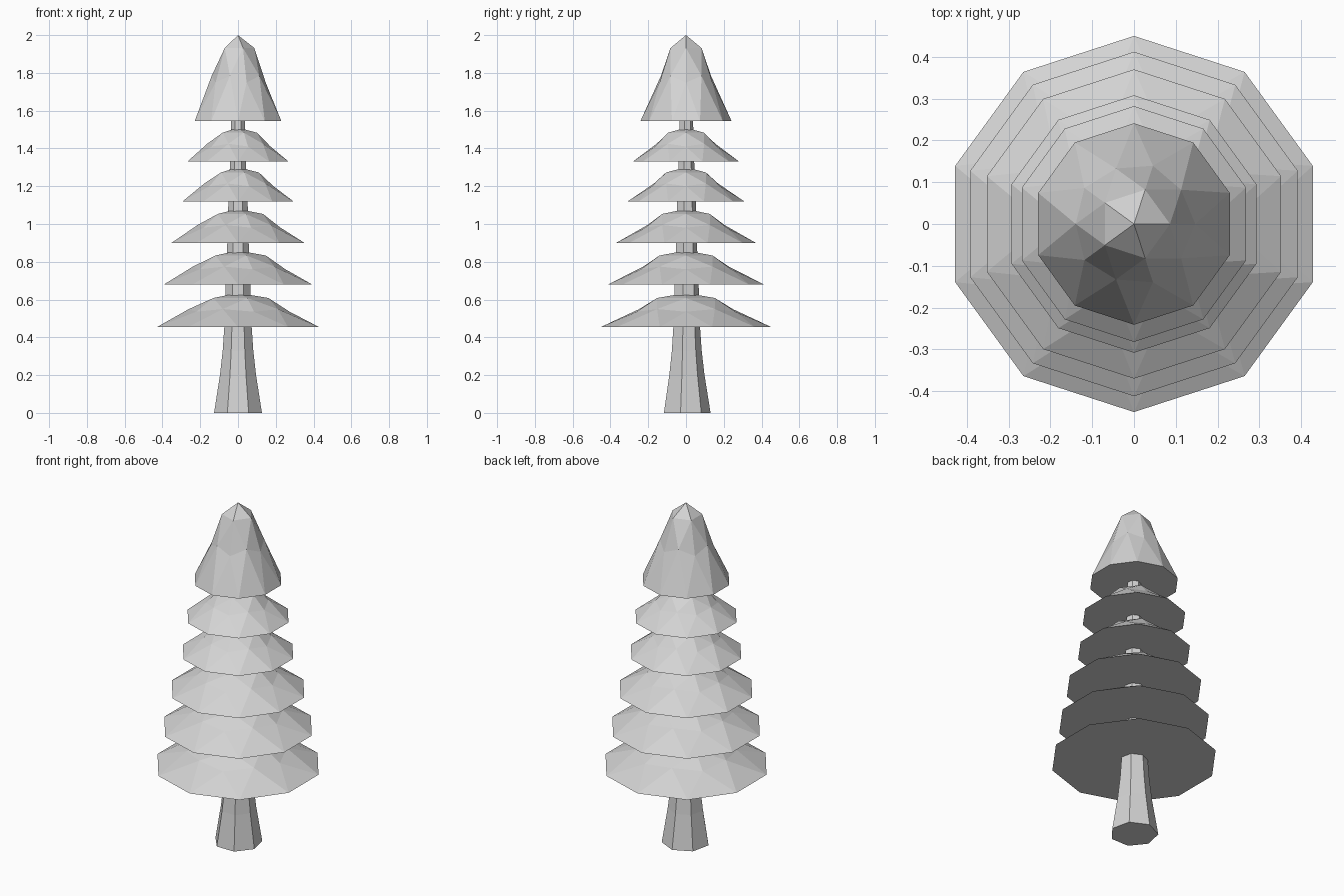
import bpy, bmesh, math

default = bpy.data.objects.get("Cube")
if default:
    bpy.data.objects.remove(default, do_unlink=True)

# Single plain grey
grey = bpy.data.materials.new("light_grey")
grey.use_nodes = True
grey.diffuse_color = (0.65, 0.65, 0.65, 1)
for node in grey.node_tree.nodes:
    if node.type == 'BSDF_PRINCIPLED':
        node.inputs["Base Color"].default_value = (0.65, 0.65, 0.65, 1)


def finish(bm, name):
    bmesh.ops.recalc_face_normals(bm, faces=bm.faces[:])
    mesh = bpy.data.meshes.new(name)
    bm.to_mesh(mesh)
    bm.free()
    mesh.materials.append(grey)
    obj = bpy.data.objects.new(name, mesh)
    bpy.context.collection.objects.link(obj)
    return obj


def foliage(name, base, top, radius, flare=1.47):
    """Half an icosphere with its ten-sided rim flared out and closed below."""
    bm = bmesh.new()
    bmesh.ops.create_icosphere(bm, subdivisions=2, radius=1)
    low = [v for v in bm.verts if v.co.z < -0.01]
    bmesh.ops.delete(bm, geom=low, context='VERTS')
    for v in bm.verts:
        width = radius if v.co.z < 0.01 else radius / flare
        v.co.x *= width
        v.co.y *= width
        v.co.z = base + max(v.co.z, 0) * (top - base)
    rim = [e for e in bm.edges if e.is_boundary]
    bmesh.ops.contextual_create(bm, geom=rim)
    return finish(bm, name)


# Trunk: seven-sided, flared at the foot
profile = [(0, 0.13), (0.2, 0.098), (0.33, 0.083), (0.46, 0.074), (0.65, 0.068),
           (0.87, 0.059), (1.09, 0.053), (1.31, 0.044), (1.6, 0.036)]
SIDES = 7
bm = bmesh.new()
rings = []
for z, r in profile:
    angles = [math.pi / 2 + math.tau * i / SIDES for i in range(SIDES)]
    rings.append([bm.verts.new((r * math.cos(a), r * math.sin(a), z)) for a in angles])
for lower, upper in zip(rings, rings[1:]):
    for i in range(SIDES):
        j = (i + 1) % SIDES
        bm.faces.new((lower[i], lower[j], upper[j], upper[i]))
bm.faces.new(rings[0])
bm.faces.new(rings[-1])
finish(bm, "trunk")

# Branch tiers from the bottom up, then the pointed crown
tiers = [(0.455, 0.45), (0.68, 0.412), (0.90, 0.37), (1.12, 0.308), (1.33, 0.282)]
for number, (base, radius) in enumerate(tiers, 1):
    foliage(f"branch_tier_{number}", base, base + 0.18, radius)
foliage("crown", 1.545, 2.0, 0.241)
